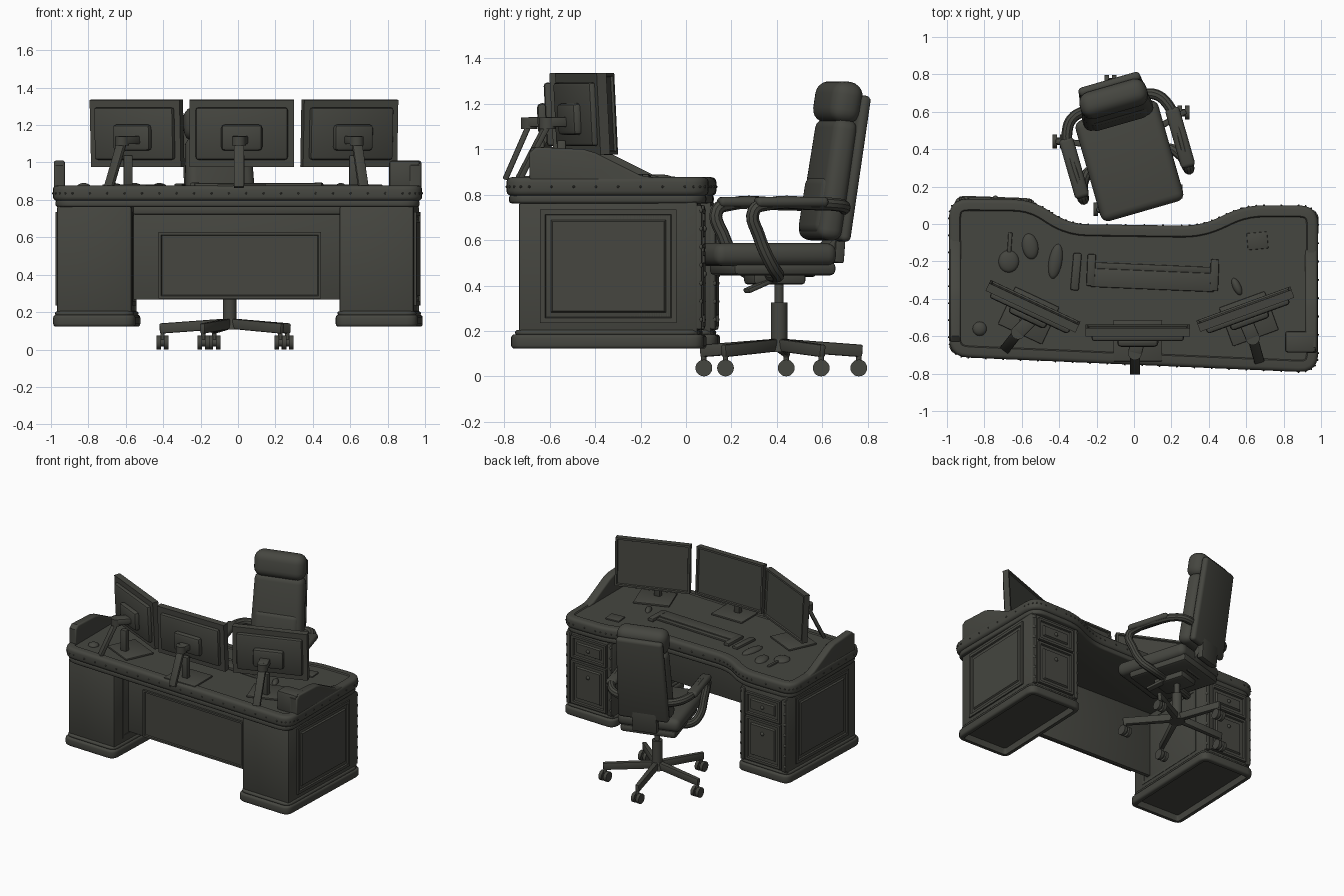
import bpy, bmesh, math
from mathutils import Matrix, Vector

if "Cube" in bpy.data.objects:
    bpy.data.objects.remove(bpy.data.objects["Cube"])

mat = bpy.data.materials.new("dark olive grey")
mat.diffuse_color = (0.06, 0.061, 0.051, 1)
mat.use_nodes = True
mat.node_tree.nodes["Principled BSDF"].inputs["Base Color"].default_value = mat.diffuse_color
I = Matrix()
T = lambda *p: Matrix.Translation(p)
R = lambda deg, ax: Matrix.Rotation(math.radians(deg), 4, ax)
SIDE = Matrix(((0, 0, 1, 0), (1, 0, 0, 0), (0, 1, 0, 0), (0, 0, 0, 1)))  # profile (y, z) extruded in x


def finish(name, bm, M=I):
    bmesh.ops.recalc_face_normals(bm, faces=bm.faces)
    me = bpy.data.meshes.new(name)
    bm.to_mesh(me)
    bm.free()
    me.materials.append(mat)
    ob = bpy.data.objects.new(name, me)
    ob.matrix_world = M
    bpy.context.collection.objects.link(ob)
    return ob


def box(name, loc, size, M=I, bevel=0.008, seg=2, taper=1.0):
    bm = bmesh.new()
    bmesh.ops.create_cube(bm, size=1)
    for v in bm.verts:
        k = taper if v.co.z > 0 else 1
        v.co = Vector((v.co.x * size[0] * k, v.co.y * size[1], v.co.z * size[2]))
    if bevel:
        bmesh.ops.bevel(bm, geom=bm.edges[:], offset=bevel, segments=seg, profile=0.5, affect='EDGES')
    return finish(name, bm, M @ T(*loc))


def panel(name, loc, size, M=I, rim=0.03, depth=0.01, raised=False):
    """Plate with a framed face towards local -y."""
    bm = bmesh.new()
    bmesh.ops.create_cube(bm, size=1)
    bmesh.ops.scale(bm, vec=size, verts=bm.verts)
    f = min(bm.faces, key=lambda f: f.calc_center_median().y)
    bmesh.ops.inset_region(bm, faces=[f], thickness=rim)
    bmesh.ops.inset_region(bm, faces=[f], thickness=0.006, depth=-depth)
    if raised:
        bmesh.ops.inset_region(bm, faces=[f], thickness=0.03)
        bmesh.ops.inset_region(bm, faces=[f], thickness=0.01, depth=depth)
    return finish(name, bm, M @ T(*loc))


def rounded(pts, r, n=4):
    out = []
    for i, p in enumerate(pts):
        p, a, c = Vector(p), Vector(pts[i - 1]), Vector(pts[(i + 1) % len(pts)])
        a, c = p + (a - p).normalized() * r, p + (c - p).normalized() * r
        for k in range(n + 1):
            t = k / n
            out.append(a * (1 - t) ** 2 + p * 2 * t * (1 - t) + c * t * t)
    return out


def prism(name, pts, z0, z1, M=I, bevel=0.015, rim=0, sink=0.01, seg=3):
    bm = bmesh.new()
    f = bm.faces.new([bm.verts.new((p[0], p[1], z0)) for p in pts])
    g = bmesh.ops.extrude_face_region(bm, geom=[f])["geom"]
    bmesh.ops.translate(bm, vec=(0, 0, z1 - z0), verts=[v for v in g if isinstance(v, bmesh.types.BMVert)])
    bmesh.ops.recalc_face_normals(bm, faces=bm.faces)
    caps = [f for f in bm.faces if abs(f.normal.z) > 0.9]
    ring = list({e for f in caps for e in f.edges})
    bmesh.ops.bevel(bm, geom=ring, offset=bevel, segments=seg, profile=0.5, affect='EDGES')
    if rim:  # sunken face on the chosen cap (positive: top, negative: bottom)
        s = 1 if rim > 0 else -1
        f = max(bm.faces, key=lambda f: f.normal.z * s * f.calc_area())
        bmesh.ops.inset_region(bm, faces=[f], thickness=abs(rim))
        bmesh.ops.inset_region(bm, faces=[f], thickness=0.006, depth=-sink)
    return finish(name, bm, M)


def cyl(name, loc, r, h, M=I, r2=None, n=24):
    bm = bmesh.new()
    bmesh.ops.create_cone(bm, cap_ends=True, segments=n, radius1=r, radius2=r if r2 is None else r2, depth=h)
    return finish(name, bm, M @ T(*loc))


def beam(name, p, q, w, h, M=I, taper=1.0, bevel=0.008):
    p, q = Vector(p), Vector(q)
    B = T(*((p + q) / 2)) @ (q - p).to_track_quat('Z', 'Y').to_matrix().to_4x4()
    return box(name, (0, 0, 0), (w, h, (q - p).length), M @ B, bevel, 2, taper)


def blob(name, loc, size, M=I):
    bm = bmesh.new()
    bmesh.ops.create_uvsphere(bm, u_segments=20, v_segments=10, radius=1)
    bmesh.ops.scale(bm, vec=size, verts=bm.verts)
    return finish(name, bm, M @ T(*loc))


# desk top: upper slab with rim, lower moulding, stud trim
outline = rounded([(-0.99, 0.135), (-0.99, -0.71), (0.985, -0.795), (0.985, 0.10), (0.59, 0.10),
                   (0.36, -0.01), (-0.35, 0.0), (-0.54, 0.13)], 0.105, 5)
prism("desk_top", outline, 0.795, 0.877, bevel=0.022, rim=0.035, sink=0.008)
lower = [(p.x * 0.985, (p.y + 0.33) * 0.975 - 0.33) for p in outline]
prism("desk_top_moulding", lower, 0.762, 0.80, bevel=0.012)
bm = bmesh.new()
for i, p in enumerate(outline):
    q = outline[(i + 1) % len(outline)]
    n = max(1, int((q - p).length / 0.09))
    for k in range(n):
        c = p.lerp(q, k / n)
        bmesh.ops.create_icosphere(bm, subdivisions=1, radius=0.006, matrix=T(c.x, c.y, 0.835))
finish("desk_top_studs", bm)

# pedestals with hollow plinths, framed side panels and drawer fronts
for s, side, dy in ((-1, "left", 0.06), (1, "right", 0.0)):
    D = T(0.755 * s, -0.335 + dy, 0)
    P = D @ R(-2, 'Z')
    box(side + "_pedestal", (0, 0, 0.47), (0.40, 0.79, 0.60), P, 0.015)
    foot = rounded([(-0.22, -0.43), (0.22, -0.43), (0.22, 0.42), (-0.22, 0.42)], 0.06)
    prism(side + "_plinth", foot, 0.122, 0.185, P, 0.015, rim=-0.02, sink=0.045)
    cap = [p * 0.96 for p in foot]
    prism(side + "_plinth_moulding", cap, 0.18, 0.205, P, 0.012)
    panel(side + "_side_panel", (0, -0.20, 0.485), (0.60, 0.02, 0.50), P @ R(90 * s, 'Z'), 0.03, 0.01, True)
    panel(side + "_inner_panel", (0, -0.195, 0.485), (0.60, 0.015, 0.50), P @ R(-90 * s, 'Z'), 0.03, 0.008)
    panel(side + "_drawer_front", (0, -0.40, 0.65), (0.30, 0.03, 0.17), P @ R(180, 'Z'), 0.025, 0.012, True)
    panel(side + "_door_front", (0, -0.40, 0.385), (0.30, 0.03, 0.33), P @ R(180, 'Z'), 0.025, 0.012, True)
    for z in (0.65, 0.45):
        blob(side + "_knob", (0, 0.415, z), (0.014, 0.012, 0.014), P)
    for sx in (-1, 1):
        box(side + "_pilaster", (0.178 * sx, 0.395, 0.48), (0.035, 0.035, 0.55), P, 0.01)
        for k in range(7):
            blob(side + "_pilaster_stud", (0.188 * sx, 0.407, 0.25 + k * 0.08), (0.009, 0.009, 0.012), P)

# modesty panel between the pedestals
Q = T(0, -0.54, 0) @ R(-2.4, 'Z')
box("modesty_panel", (0, 0.01, 0.517), (1.12, 0.03, 0.50), Q, 0.004)
panel("modesty_inset", (0.01, -0.011, 0.45), (0.87, 0.018, 0.355), Q, 0.02, 0.008)
box("modesty_rail", (0, -0.01, 0.745), (1.12, 0.06, 0.045), Q, 0.008)

# raised sloping end ledges
prof = [(-0.69, 0.85), (-0.69, 0.985), (-0.66, 1.01), (-0.45, 1.0), (-0.40, 0.985), (-0.30, 0.935),
        (-0.20, 0.885), (-0.14, 0.875), (-0.12, 0.85)]
prism("right_ledge", prof, 0.915, 0.98, SIDE, 0.012)
prism("left_ledge", prof, -0.985, -0.925, T(0, 0.06, 0) @ SIDE, 0.012)
box("right_ledge_return", (0.89, -0.63, 0.93), (0.165, 0.115, 0.16), bevel=0.015)

# three monitors on angled stands
for name, x, y, a, w, foot, head in (
        ("left", -0.54, -0.44, -25, 0.53, (-0.69, -0.67), (-0.62, -0.58)),
        ("centre", 0.02, -0.57, 0, 0.56, (0.005, -0.795), (0.005, -0.69)),
        ("right", 0.595, -0.455, 20, 0.535, (0.67, -0.735), (0.635, -0.61))):
    M = T(x, y, 1.156) @ R(a, 'Z') @ R(3, 'X')
    panel(name + "_monitor", (0, 0, 0), (w, 0.045, 0.36), M @ R(180, 'Z'), 0.02, 0.01)
    box(name + "_monitor_back", (0, -0.03, 0), (w * 0.88, 0.04, 0.28), M, 0.015)
    box(name + "_monitor_mount", (0, -0.06, -0.02), (0.22, 0.05, 0.14), M, 0.02)
    beam(name + "_stand_arm", (x, y - 0.06, 1.12), (*head, 1.12), 0.075, 0.045)
    cyl(name + "_stand_joint", (*head, 1.115), 0.037, 0.05)
    H = T(*foot, 0.87) @ R(a * 0.6, 'Z')
    d = Vector(head) - Vector(foot)
    box(name + "_stand_strut", (0, 0, 0.125), (0.055, 0.025, 0.27),
        H @ R(-a * 0.6, 'Z') @ T(d.x / 2, d.y / 2, 0.12) @ (
            Vector((d.x, d.y, 0.24)).to_track_quat('Z', 'X').to_matrix().to_4x4() @ R(90, 'Z')) @ T(0, 0, -0.125), 0.006)
    px, py = x + (head[0] - x) * 0.6, y + (head[1] - y) * 0.6
    box(name + "_stand_post", (px, py, 0.95), (0.05, 0.04, 0.18), I, 0.008)
    box(name + "_stand_base", (0, -0.055, -0.28), (0.26, 0.22, 0.014), T(x, y, 1.156) @ R(a, 'Z'), 0.005)

# desk accessories
K = T(0.10, -0.27, 0.875) @ R(-2.4, 'Z')
box("keyboard", (0, -0.03, 0.003), (0.66, 0.10, 0.022), K, 0.006)
box("keyboard_ridge", (0, 0.035, 0.0), (0.62, 0.035, 0.014), K, 0.004)
for s in (-1, 1):
    box("keyboard_end", (0.33 * s, 0.01, 0.004), (0.045, 0.17, 0.026), K, 0.007)
for name, x, y, sx, sy, a in (("round_device", -0.67, -0.20, 0.055, 0.06, 0), ("mouse", -0.555, -0.12, 0.043, 0.07, 10),
                              ("handset", -0.42, -0.20, 0.036, 0.095, -10), ("dome", -0.825, -0.56, 0.038, 0.038, 0),
                              ("small_device", 0.55, -0.335, 0.022, 0.05, 25)):
    blob(name, (0, 0, 0), (sx, sy, 0.022), T(x, y, 0.868) @ R(a, 'Z'))
box("remote", (0, 0, 0), (0.045, 0.20, 0.03), T(-0.31, -0.255, 0.872) @ R(-5, 'Z'), 0.008)
box("pen", (0, 0, 0), (0.022, 0.13, 0.02), T(-0.665, -0.11, 0.87) @ R(-4, 'Z'), 0.006)
box("note_pad", (0, 0, 0), (0.11, 0.09, 0.016), T(0.66, -0.09, 0.87) @ R(5, 'Z'), 0.004)

# office chair, turned on its column
C = T(-0.045, 0.41, 0) @ R(16, 'Z')
box("seat", (0, -0.075, 0.537), (0.46, 0.56, 0.10), C, 0.042, 4)
box("seat_pan", (0, -0.03, 0.475), (0.41, 0.47, 0.06), C, 0.022)
box("tilt_mechanism", (0, -0.02, 0.435), (0.17, 0.24, 0.06), C, 0.015)
beam("height_lever", (0.06, -0.04, 0.43), (0.10, -0.18, 0.375), 0.05, 0.022, C)
cyl("gas_piston", (0, 0, 0.36), 0.02, 0.14, C)
cyl("column", (0, 0, 0.24), 0.036, 0.17, C)
cyl("hub", (0, 0, 0.135), 0.055, 0.055, C, 0.038)
B = C @ T(0.01, 0.18, 0.60) @ R(-9, 'X')
box("backrest", (0, 0, 0.27), (0.39, 0.11, 0.54), B, 0.045, 4, 0.92)
box("lumbar_pad", (0, -0.02, 0.15), (0.33, 0.09, 0.26), B, 0.04, 4)
box("headrest", (0, -0.01, 0.612), (0.37, 0.14, 0.185), B, 0.06, 5)
box("back_shell", (0, 0.07, 0.33), (0.37, 0.05, 0.65), B, 0.022, 3, 0.92)
beam("back_bracket", (0, 0.12, 0.45), (0, 0.25, 0.60), 0.16, 0.045, C)
beam("back_spine", (0, 0.25, 0.50), (0, 0.265, 0.70), 0.18, 0.045, C)

# armrests: bent tube loop with a pad
loop = [(0.15, 0.25, 0.735), (0.235, 0.225, 0.75), (0.28, 0.16, 0.758), (0.295, 0.08, 0.76), (0.295, -0.14, 0.758),
        (0.295, -0.20, 0.73), (0.285, -0.175, 0.62), (0.265, -0.11, 0.49), (0.22, -0.07, 0.45), (0.08, -0.06, 0.445)]
for s, side in ((-1, "left"), (1, "right")):
    cu = bpy.data.curves.new(side + "_arm_loop", 'CURVE')
    cu.dimensions, cu.bevel_depth, cu.bevel_resolution, cu.use_fill_caps = '3D', 0.029, 3, True
    sp = cu.splines.new('BEZIER')
    sp.bezier_points.add(len(loop) - 1)
    for b, p in zip(sp.bezier_points, loop):
        b.co = (p[0] * s, p[1], p[2])
        b.handle_left_type = b.handle_right_type = 'AUTO'
    sp.resolution_u = 5
    tmp = bpy.data.objects.new("tmp", cu)
    bpy.context.collection.objects.link(tmp)
    bm = bmesh.new()
    bm.from_mesh(tmp.evaluated_get(bpy.context.evaluated_depsgraph_get()).to_mesh())
    bpy.data.objects.remove(tmp)
    finish(side + "_arm_loop", bm, C)
    box(side + "_arm_pad", (0.295 * s, -0.03, 0.768), (0.078, 0.33, 0.045), C, 0.02, 3)

# five-star base with twin-wheel castors, all rolling along y
for k in range(5):
    a = 103 + 72 * k
    L = T(-0.045, 0.41, 0) @ R(a, 'Z')
    beam("base_leg", (0.03, 0, 0.137), (0.375, 0, 0.112), 0.04, 0.055, L, 0.75)
    cyl("castor_stem", (0.36, 0, 0.08), 0.012, 0.06, L, n=12)
    W = L @ T(0.36, 0, 0.037) @ R(-a, 'Z') @ R(90, 'Y')
    for s in (-1, 1):
        cyl("castor_wheel", (0, 0, 0.02 * s), 0.037, 0.024, W, n=20)
    cyl("castor_axle", (0, 0, 0), 0.02, 0.03, W, n=12)

# smooth shading with sharp edges kept
bpy.ops.object.select_all(action='SELECT')
bpy.context.view_layer.objects.active = bpy.context.selected_objects[0]
bpy.ops.object.shade_smooth_by_angle(angle=math.radians(35))
